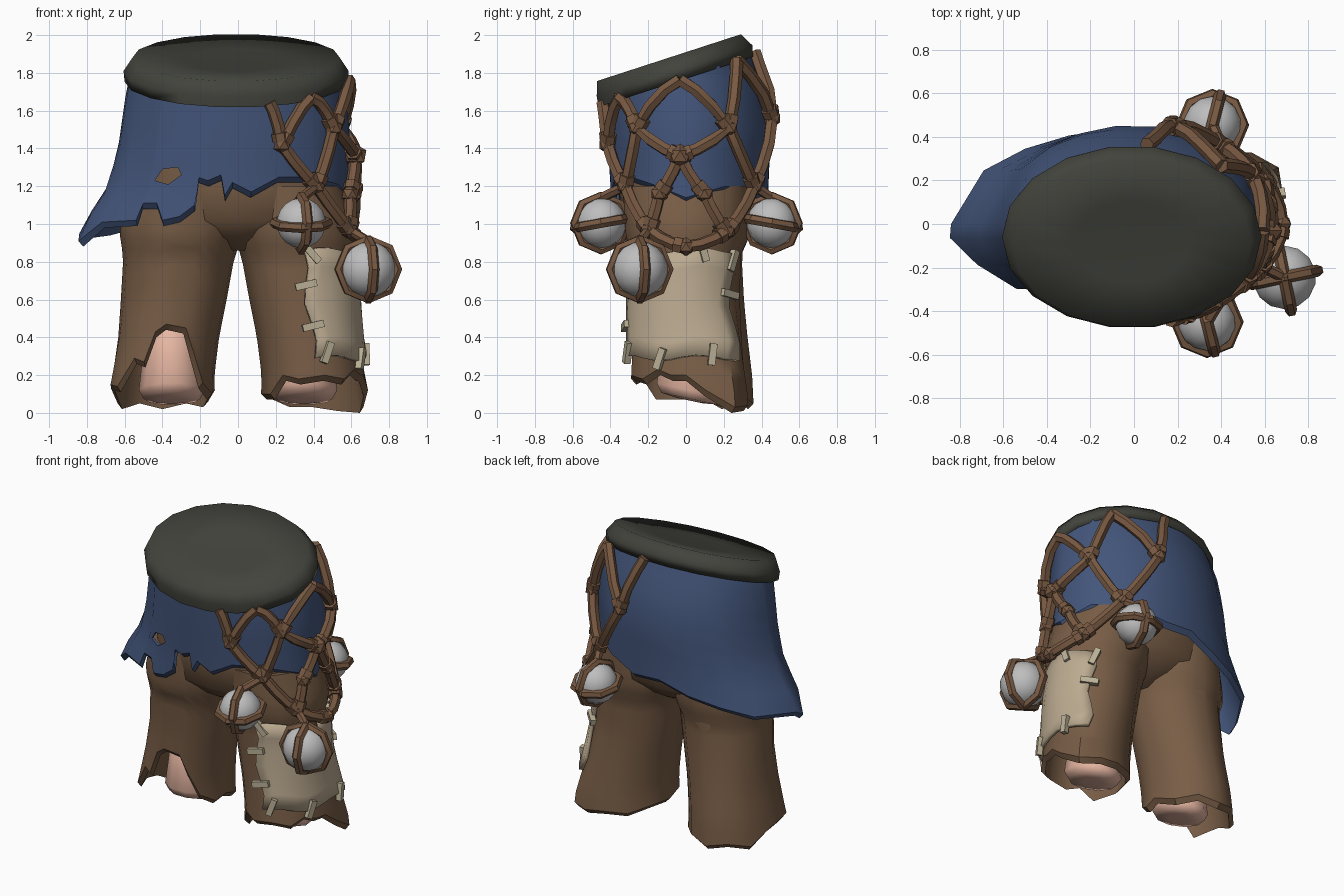
import bpy, bmesh, math
from mathutils import Vector, Matrix

if "Cube" in bpy.data.objects:
    bpy.data.objects.remove(bpy.data.objects["Cube"])

def srgb(r, g, b):
    return tuple(((c / 255 + 0.055) / 1.055) ** 2.4 for c in (r, g, b)) + (1,)

def material(name, *rgb):
    m = bpy.data.materials.new(name)
    m.diffuse_color = srgb(*rgb)
    m.use_nodes = True
    m.node_tree.nodes["Principled BSDF"].inputs["Base Color"].default_value = m.diffuse_color
    return m

BELT = material("dark olive", 66, 67, 60)
BLUE = material("cloth blue", 67, 85, 122)
BROWN = material("trouser brown", 120, 93, 70)
ROPE = material("rope brown", 120, 89, 66)
SKIN = material("skin", 230, 182, 162)
PATCH = material("patch beige", 188, 171, 145)
THREAD = material("thread", 186, 176, 150)
BALL = material("pale grey", 190, 190, 190)

def interp(table, v):
    """Piecewise linear lookup in a list of (key, value)."""
    table = sorted(table)
    if v <= table[0][0]:
        return table[0][1]
    for (a, p), (b, q) in zip(table, table[1:]):
        if v <= b:
            return p + (q - p) * (v - a) / (b - a)
    return table[-1][1]

def finish(name, bm, mat, angle=40):
    bmesh.ops.recalc_face_normals(bm, faces=bm.faces)
    me = bpy.data.meshes.new(name)
    bm.to_mesh(me)
    bm.free()
    me.materials.append(mat)
    ob = bpy.data.objects.new(name, me)
    bpy.context.collection.objects.link(ob)
    if angle:
        bpy.ops.object.select_all(action='DESELECT')
        ob.select_set(True)
        bpy.context.view_layer.objects.active = ob
        bpy.ops.object.shade_smooth_by_angle(angle=math.radians(angle))
    return ob

def loft(name, rings, mat, closed=True, wrap=False, caps=False, angle=40):
    bm = bmesh.new()
    rows = [[bm.verts.new(p) for p in r] for r in rings]
    n = len(rows[0])
    for a, b in zip(rows, rows[1:] + rows[:1] if wrap else rows[1:]):
        for i in range(n if closed else n - 1):
            j = (i + 1) % n
            bm.faces.new((a[i], a[j], b[j], b[i]))
    if caps:
        bm.faces.new(rows[0])
        bm.faces.new(rows[-1])
    return finish(name, bm, mat, angle)

def circle(n):
    return [2 * math.pi * i / n for i in range(n)]

# Waist shape shared by skirt and net
LEFT = [(.9, .86), (1.0, .82), (1.2, .69), (1.4, .635), (1.75, .585), (1.9, .54)]
RIGHT = [(.85, .65), (.95, .63), (1.2, .59), (1.5, .59), (1.75, .56), (1.9, .53)]
FRONT = [(1.2, .40), (1.5, .42), (1.7, .43)]
BACK = [(1.2, .44), (1.5, .455), (1.7, .42), (1.9, .335)]

def waist(a, z, off=0):
    c, s = math.cos(a), math.sin(a)
    rx = interp(LEFT if c < 0 else RIGHT, z) + off
    ry = interp(FRONT if s < 0 else BACK, z) + off
    return Vector((c * rx, s * ry, z))

def belt_low(a):
    return 1.77 + .34 * (-.05 + .4 * math.sin(a))

# Belt: tilted band running smoothly into a slightly sunken lid
rings = []
for scale, base, shift in ((.9, 1.80, 0), (1.0, 1.77, 0), (1.01, 1.83, -.005),
                           (.93, 1.91, -.035), (.45, 1.895, -.03)):
    ring = []
    for a in circle(18):
        y = -.055 + shift + .415 * scale * math.sin(a)
        ring.append((-.01 + .59 * scale * math.cos(a), y, base + .325 * y))
    rings.append(ring)
loft("belt", rings, BELT, caps=True, angle=120)

# Skirt: ragged hem given as x, z along front then back
hem_front = [(-.845, .91), (-.72, 1.01), (-.54, 1.02), (-.51, 1.11), (-.43, 1.11), (-.40, 1.02),
             (-.31, 1.04), (-.23, 1.10), (-.25, 1.2), (-.22, 1.25), (-.16, 1.23), (-.09, 1.26),
             (-.07, 1.15), (-.03, 1.22), (.07, 1.17), (.22, 1.25), (.4, 1.25), (.53, 1.21)]
hem_back = [(.6, 1.14), (.52, 1.2), (.3, 1.19), (.1, 1.13), (-.1, 1.14), (-.3, 1.07),
            (-.5, 1.02), (-.69, .97), (-.855, .95)]
cols = []
for pts, sign in ((hem_front, -1), (hem_back, 1)):
    for x, z in pts:
        r = interp(LEFT if x < 0 else RIGHT, z)
        cols.append((sign * math.acos(max(-1, min(1, x / r))), z))
def skirt_ring(t, off, drop=0):
    return [waist(a, (belt_low(a) + .04) * (1 - t) + z * t - drop, off) for a, z in cols]
rings = [skirt_ring(k / 7, 0) for k in range(8)]
rings += [skirt_ring(1, -.03, .03), skirt_ring(.5, -.03), skirt_ring(0, -.03)]
skirt = loft("skirt", rings, BLUE, wrap=True)

# Torn hole in the skirt front
hole = [(-.44, 1.23), (-.37, 1.21), (-.30, 1.26), (-.32, 1.30), (-.40, 1.29)]
cutter = loft("hole_cutter", [[(x, y, z) for x, z in hole] for y in (-.6, -.2)],
              BLUE, caps=True, angle=0)
cutter.hide_render = True
mod = skirt.modifiers.new("hole", 'BOOLEAN')
mod.operation, mod.object, mod.solver = 'DIFFERENCE', cutter, 'EXACT'
bpy.context.view_layer.objects.active = skirt
bpy.ops.object.modifier_apply(modifier="hole")
bpy.data.objects.remove(cutter)

# Trousers: seat
seat = [(1.7, .5, .34), (1.4, .55, .36), (1.2, .57, .36), (1.02, .57, .33),
        (.93, .3, .24), (.86, .06, .12)]
loft("trouser_seat", [[(rx * math.cos(a), ry * math.sin(a), z) for a in circle(20)]
                      for z, rx, ry in seat], BROWN, caps=True, angle=60)

# Trousers: legs with torn hems
CX = [(0, .40), (.2, .39), (.4, .365), (.6, .34), (.85, .31), (1.0, .29), (1.2, .28)]
RX = [(0, .28), (.2, .265), (.4, .265), (.6, .28), (.84, .295), (.9, .32), (1.0, .335), (1.2, .28)]
RY = [(0, .31), (.2, .30), (.4, .29), (.6, .285), (.84, .29), (.9, .325), (1.0, .335), (1.2, .345)]

def leg(side, a, z, off=0):
    # flared outer corner near the hem: back on the right leg, front on the left
    corner = math.radians(45 if side > 0 else 222)
    flare = max(0, math.cos(a - corner)) ** 6 * max(0, min(1, (.6 - z) / .5))
    off += flare * (.08 if side > 0 else .055)
    back = .05 * max(0, min(1, (.9 - z) / .7)) if side < 0 else 0
    return Vector((side * interp(CX, z) + (interp(RX, z) + off) * math.cos(a),
                   back + (interp(RY, z) + off) * math.sin(a), z))

hems = {
    "right": (1, [(0, .2), (18, .12), (42, .03), (65, .04), (90, .06), (120, .06), (150, .1),
                  (180, .1), (215, .1), (235, .2), (255, .18), (285, .2), (310, .18),
                  (330, .23), (345, .2)]),
    "left": (-1, [(0, .12), (30, .06), (60, .08), (90, .05), (120, .08), (150, .05), (180, .13),
                  (200, .15), (220, .14), (235, .29), (246, .27), (254, .43), (265, .47),
                  (288, .45), (302, .32), (320, .16), (342, .1)]),
}
for name, (side, hem) in hems.items():
    def leg_ring(t, off=0, drop=0):
        return [leg(side, math.radians(d), 1.2 * (1 - t) + z * t - drop, off) for d, z in hem]
    rings = [leg_ring(k / 16) for k in range(17)]
    rings += [leg_ring(1, -.03, .03), leg_ring(.6, -.03), leg_ring(0, -.03)]
    loft(name + "_trouser_leg", rings, BROWN, wrap=True)
    # Bare shin stump, its underside sloping up to the front
    shin = [(.55, .13, 0), (.3, .155, 0), (.12, .175, .22), (.075, .15, .22), (.065, .07, .22)]
    loft(name + "_shin", [[(side * .35 + r * math.cos(a), .02 + 1.05 * r * math.sin(a),
                            z - tilt * r * math.sin(a)) for a in circle(10)]
                          for z, r, tilt in shin], SKIN, caps=True, angle=120)

# Knee patch wrapped on the outside of the right leg
A0, A1, Z0, Z1 = -84, 49, .29, .86
def patch_point(u, v, off):
    a = A0 + (A1 - A0) * u + 4 * math.sin(9 * v)
    z = Z0 + (Z1 - Z0) * v + .015 * math.sin(11 * u)
    return leg(1, math.radians(a), z, off)
patch = loft("knee_patch", [[patch_point(i / 10, k / 6, .02) for i in range(11)]
                            for k in range(7)], PATCH, closed=False)
sol = patch.modifiers.new("thickness", 'SOLIDIFY')
sol.thickness, sol.offset = .025, 0

# Stitches across the patch edges
stitches = [(0, .3, 0), (0, .68, 0), (.04, .96, 2.1), (.09, .03, 1.1), (.44, .02, 1.2),
            (.8, .02, 1.6), (1, .62, -.2), (.98, .93, 1.2), (.73, .97, 1.9)]
bm = bmesh.new()
for u, v, turn in stitches:
    p = patch_point(u, v, .033)
    du = (patch_point(u + .03, v, .035) - patch_point(u - .03, v, .035)).normalized()
    out = du.cross(Vector((0, 0, 1))).normalized()
    up = out.cross(du)
    along = du * math.cos(turn) + up * math.sin(turn)
    rot = Matrix((along, out.cross(along), out)).transposed().to_4x4()
    bmesh.ops.create_cube(bm, size=1, matrix=Matrix.Translation(p) @ rot
                          @ Matrix.Diagonal((.115, .038, .035, 1)))
finish("stitches", bm, THREAD, 0)

# Rope net: nodes as angle, height on the waist shape
def top(d):
    return (d, belt_low(math.radians(d)) + .02)
nodes = dict(T1=top(-74), T2=top(-50), T3=top(-4), T4=top(45), T5=top(84),
             K1=(-68, 1.42), K2=(-35, 1.51), K3=(28, 1.51), K4=(73, 1.56),
             M1=(-48, 1.2), M2=(-4, 1.36), M3=(50, 1.2), P1=(-19, 1.16), P2=(12, 1.16),
             B1=(-27, .97), B0=(0, .88), B2=(27, .96))
strands = ("T1 K1 M1 B1", "T2 K1", "T2 K2 M1", "T3 K2 M2", "T3 K3 M2", "T4 K3 M3", "T4 K4",
           "T5 K4 M3 B2", "M2 P1 B1", "M2 P2 B2", "B1 B0 B2")

def node(d, z, off=.032):
    return waist(math.radians(d), z, off)

def ropes(name, paths, radius, cyclic=False):
    cu = bpy.data.curves.new(name, 'CURVE')
    cu.dimensions, cu.bevel_depth, cu.bevel_resolution = '3D', radius, 1
    cu.use_fill_caps = True
    for pts in paths:
        sp = cu.splines.new('POLY')
        sp.points.add(len(pts) - 1)
        for q, p in zip(sp.points, pts):
            q.co = (*p, 1)
        sp.use_cyclic_u = cyclic
    cu.materials.append(ROPE)
    ob = bpy.data.objects.new(name, cu)
    bpy.context.collection.objects.link(ob)
    bpy.ops.object.select_all(action='DESELECT')
    ob.select_set(True)
    bpy.context.view_layer.objects.active = ob
    bpy.ops.object.convert(target='MESH')
    bpy.ops.object.shade_smooth_by_angle(angle=math.radians(40))

paths, collars = [], []
for s in strands:
    names = s.split()
    pts = [node(*nodes[names[0]])]
    for m, n in zip(names, names[1:]):
        (a, p), (b, q) = nodes[m], nodes[n]
        # strands hang in a slight arc between the knots
        sag = .03 if m[0] == "T" else -.015
        pts += [node(a + (b - a) * t, p + (q - p) * t + sag * (t < 1)) for t in (1 / 3, 2 / 3, 1)]
        # wrapped collar just above each knot
        d = (pts[-2] - pts[-1]).normalized()
        collars.append([pts[-1] + d * .02, pts[-1] + d * .065])
    paths.append(pts)
ropes("rope_net", paths, .034)
ropes("rope_collars", collars, .045)

# Knots where strands meet
bm = bmesh.new()
for k, (d, z) in nodes.items():
    if k[0] != "T":
        bmesh.ops.create_icosphere(bm, subdivisions=1, radius=.066 if k == "M2" else .05,
                                   matrix=Matrix.Translation(node(d, z)))
finish("knots", bm, ROPE, 0)

# Hanging balls in rope cages
balls = [("front", (.335, -.45, 1.005), .133, "M1", (.25, 1.75)),
         ("side", (.69, -.245, .76), .148, "B1", (0, math.pi / 2)),
         ("back", (.36, .455, 1.005), .133, "M3", (-.25, -1.75))]
for name, c, r, hang, turns in balls:
    c = Vector(c)
    bm = bmesh.new()
    bmesh.ops.create_uvsphere(bm, u_segments=14, v_segments=9, radius=r,
                              matrix=Matrix.Translation(c))
    finish(name + "_ball", bm, BALL)
    loops = []
    for i, t in enumerate(turns):
        if name == "side":
            rot = Matrix.Rotation(t + .2, 3, 'Z')                  # two upright hoops
        else:                                                      # one upright, one level hoop
            rot = Matrix.Rotation(t, 3, 'X') if i else Matrix.Rotation(math.pi / 2 + t, 3, 'Z')
        loops.append([c + rot @ Vector((math.cos(a), 0, math.sin(a))) * (r + .008)
                      for a in circle(8)])
    ropes(name + "_ball_cage", loops, .028, cyclic=True)
    ropes(name + "_ball_cord", [[node(*nodes[hang]), c + Vector((0, 0, r))]], .026)
